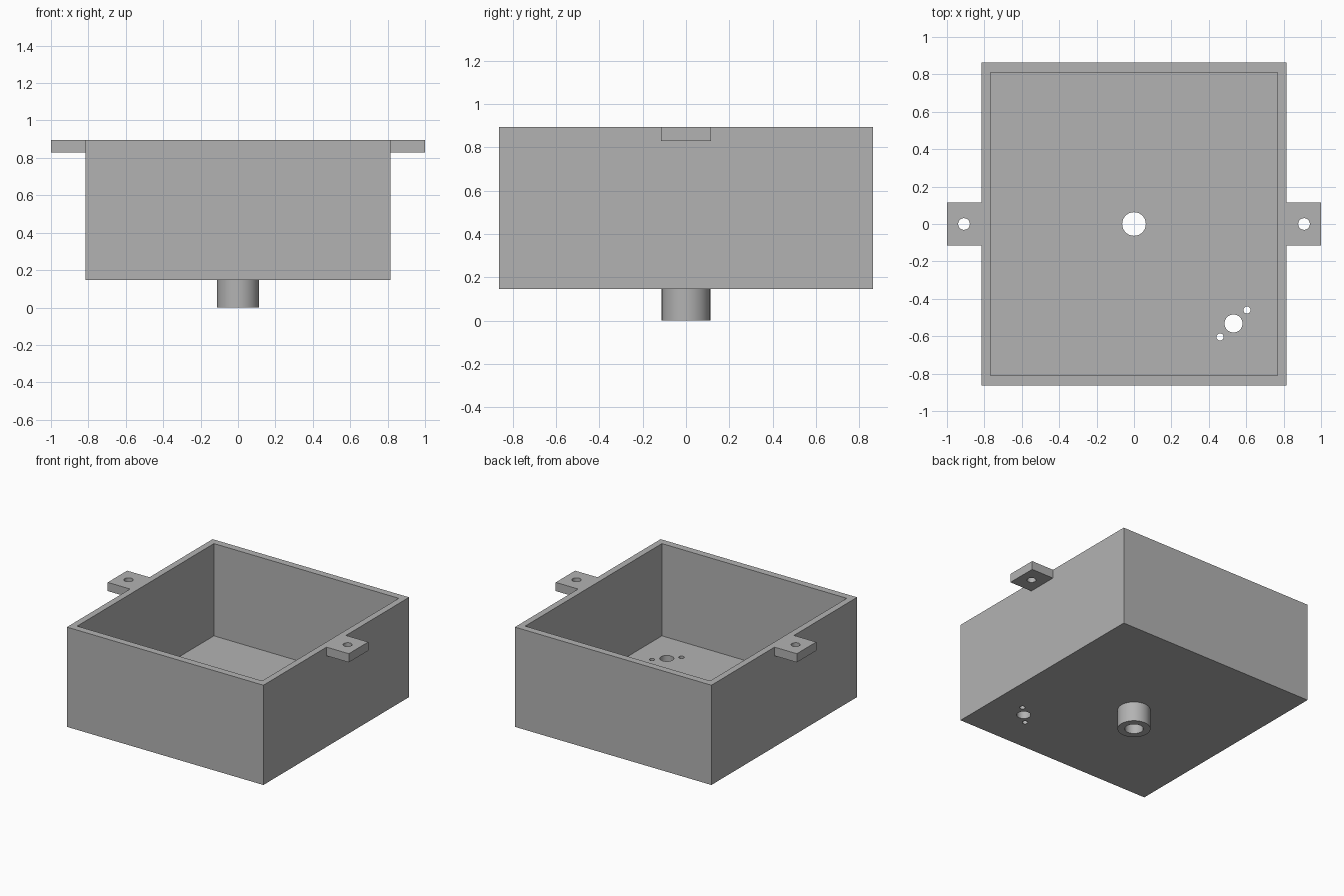
import bpy
import math

if "Cube" in bpy.data.objects:
    bpy.data.objects.remove(bpy.data.objects["Cube"])

grey = bpy.data.materials.new("plain grey")
grey.diffuse_color = (0.45, 0.45, 0.45, 1)
grey.use_nodes = True
grey.node_tree.nodes["Principled BSDF"].inputs["Base Color"].default_value = grey.diffuse_color

TOP, BASE, FLOOR = 0.895, 0.147, 0.203


def box(name, x0, x1, y0, y1, z0, z1):
    bpy.ops.mesh.primitive_cube_add(size=1, location=((x0 + x1) / 2, (y0 + y1) / 2, (z0 + z1) / 2))
    ob = bpy.context.object
    ob.name = name
    ob.scale = (x1 - x0, y1 - y0, z1 - z0)
    bpy.ops.object.transform_apply(location=True, rotation=False, scale=True)
    ob.data.materials.append(grey)
    return ob


def rod(name, x, y, r, z0, z1, sides=48):
    bpy.ops.mesh.primitive_cylinder_add(vertices=sides, radius=r, depth=z1 - z0, location=(x, y, (z0 + z1) / 2))
    ob = bpy.context.object
    ob.name = name
    ob.data.materials.append(grey)
    return ob


def combine(target, tool, operation):
    mod = target.modifiers.new(operation.lower(), 'BOOLEAN')
    mod.operation, mod.object, mod.solver = operation, tool, 'EXACT'
    bpy.context.view_layer.objects.active = target
    bpy.ops.object.modifier_apply(modifier=mod.name)
    bpy.data.objects.remove(tool)


# Open box with mounting ears and a bottom spout
body = box("open_box", -0.815, 0.815, -0.863, 0.863, BASE, TOP)
for s in (-1, 1):
    a, b = sorted((s * 0.79, s * 1.0))
    combine(body, box("mounting_ear", a, b, -0.115, 0.115, 0.83, TOP), 'UNION')
combine(body, rod("spout", 0, 0, 0.112, 0, BASE + 0.02, 64), 'UNION')

# Hollow interior
combine(body, box("cavity", -0.767, 0.767, -0.81, 0.81, FLOOR, 1.1), 'DIFFERENCE')

# Holes: spout bore, floor port with two screw holes, ear screw holes
holes = [(0, 0, 0.063, -0.1, 0.4), (0.532, -0.532, 0.048, 0.1, 0.3),
         (0.604, -0.46, 0.019, 0.1, 0.3), (0.46, -0.604, 0.019, 0.1, 0.3),
         (-0.909, 0, 0.031, 0.7, 1.0), (0.909, 0, 0.031, 0.7, 1.0)]
for x, y, r, z0, z1 in holes:
    combine(body, rod("hole", x, y, r, z0, z1), 'DIFFERENCE')

# Smooth round walls, keep sharp edges
bpy.ops.object.select_all(action='DESELECT')
body.select_set(True)
bpy.context.view_layer.objects.active = body
bpy.ops.object.shade_smooth_by_angle(angle=math.radians(30))
